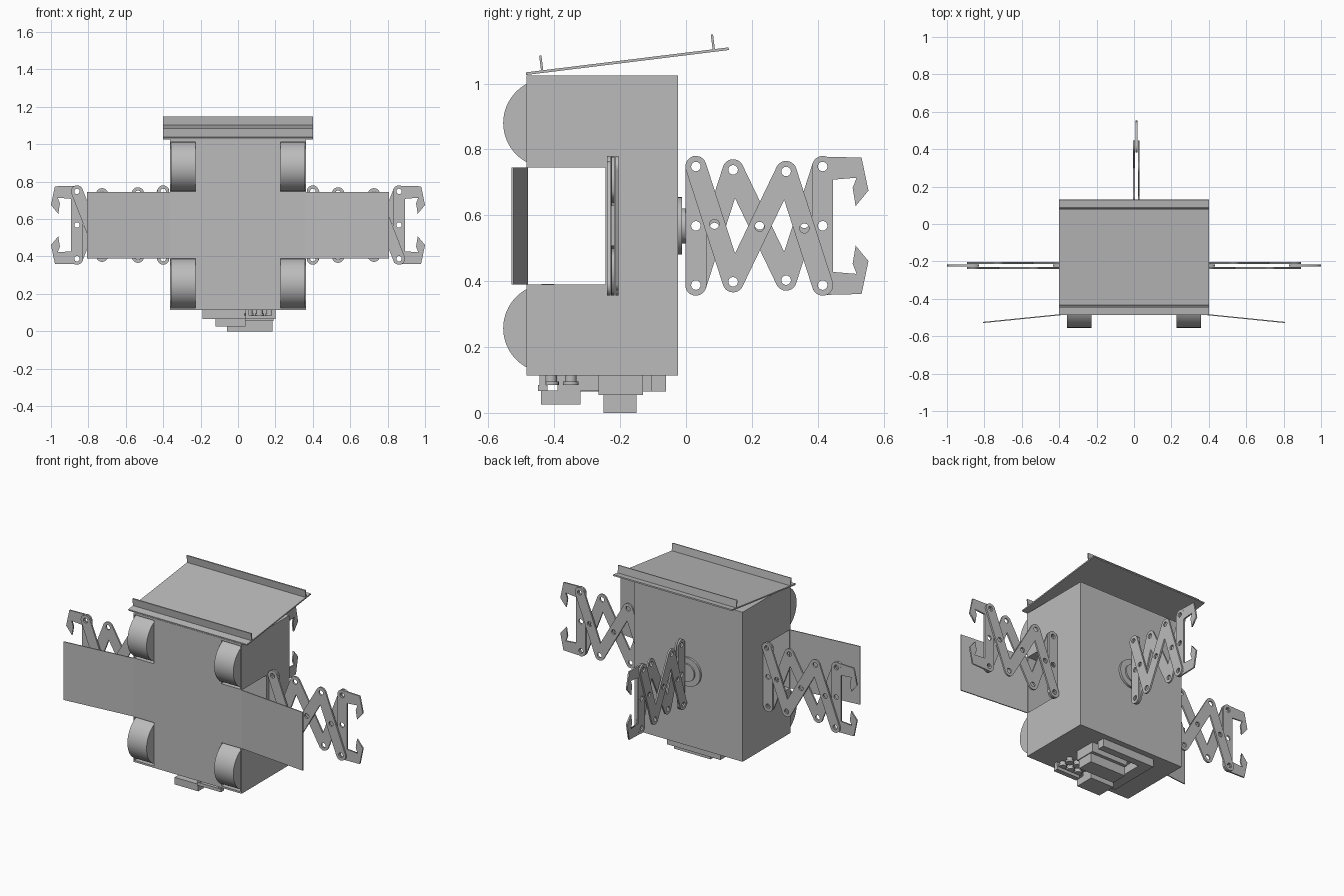
import bpy, bmesh, math
from mathutils import Matrix, Vector

cube = bpy.data.objects.get("Cube")
if cube:
    bpy.data.objects.remove(cube, do_unlink=True)

grey = bpy.data.materials.new("plain grey")
grey.use_nodes = True
colour = (0.5, 0.5, 0.5, 1)
grey.diffuse_color = colour
grey.node_tree.nodes["Principled BSDF"].inputs["Base Color"].default_value = colour


def add(name, mesh, matrix=Matrix()):
    mesh.materials.clear()
    mesh.materials.append(grey)
    ob = bpy.data.objects.new(name, mesh)
    ob.matrix_world = matrix
    bpy.context.collection.objects.link(ob)
    return ob


def finish(name, bm, matrix=Matrix()):
    bmesh.ops.recalc_face_normals(bm, faces=bm.faces)
    mesh = bpy.data.meshes.new(name)
    bm.to_mesh(mesh)
    bm.free()
    return add(name, mesh, matrix)


def box(name, x, y, z, matrix=Matrix()):
    bm = bmesh.new()
    size = [b - a for a, b in (x, y, z)]
    mid = [(a + b) / 2 for a, b in (x, y, z)]
    bmesh.ops.create_cube(bm, size=1, matrix=Matrix.Translation(mid) @ Matrix.Diagonal((*size, 1)))
    return finish(name, bm, matrix)


def cylinder(name, centre, radius, depth, axis, segments=48):
    bm = bmesh.new()
    turn = Vector(axis).to_track_quat('Z', 'Y').to_matrix().to_4x4()
    bmesh.ops.create_cone(bm, cap_ends=True, segments=segments, radius1=radius, radius2=radius,
                          depth=depth, matrix=Matrix.Translation(centre) @ turn)
    for f in bm.faces:
        f.smooth = len(f.verts) == 4
    for e in bm.edges:
        e.smooth = all(f.smooth for f in e.link_faces)
    return finish(name, bm)


def plate(name, loops, thick, matrix):
    """Flat plate from one outline and any hole loops."""
    cu = bpy.data.curves.new(name, 'CURVE')
    cu.dimensions, cu.fill_mode, cu.extrude = '2D', 'BOTH', thick / 2
    for loop in loops:
        sp = cu.splines.new('POLY')
        sp.points.add(len(loop) - 1)
        for p, (u, v) in zip(sp.points, loop):
            p.co = (u, v, 0, 1)
        sp.use_cyclic_u = True
    tmp = bpy.data.objects.new(name + "_outline", cu)
    bpy.context.collection.objects.link(tmp)
    graph = bpy.context.evaluated_depsgraph_get()
    mesh = bpy.data.meshes.new_from_object(tmp.evaluated_get(graph))
    bpy.data.objects.remove(tmp, do_unlink=True)
    bpy.data.curves.remove(cu)
    mesh.name = name
    return add(name, mesh, matrix)


def arc(c, r, start, sweep, n):
    return [(c[0] + r * math.cos(start + sweep * i / n),
             c[1] + r * math.sin(start + sweep * i / n)) for i in range(n + 1)]


# Body: C-shaped side profile with a channel running through from side to side
W, FRONT, BACK, LOW, HIGH, MID = 0.364, -0.485, -0.025, 0.114, 1.025, 0.568
CH_LOW, CH_HIGH, CH_BACK = 0.39, 0.745, -0.245
bm = bmesh.new()
profile = [(FRONT, LOW), (BACK, LOW), (BACK, HIGH), (FRONT, HIGH),
           (FRONT, CH_HIGH), (CH_BACK, CH_HIGH), (CH_BACK, CH_LOW), (FRONT, CH_LOW)]
face = bm.faces.new([bm.verts.new((-W, y, z)) for y, z in profile])
ext = bmesh.ops.extrude_face_region(bm, geom=[face])
bmesh.ops.translate(bm, vec=(2 * W, 0, 0),
                    verts=[v for v in ext["geom"] if isinstance(v, bmesh.types.BMVert)])
body = finish("body", bm)

# Wheels set in shallow front wells
WHEEL_X = (0.227, 0.358)
for side in (-1, 1):
    xs = sorted(side * x for x in WHEEL_X)
    for z, level in ((0.257, "lower"), (0.88, "upper")):
        well = box("wheel_well_cutter", xs, (-0.6, FRONT + 0.03), (z - 0.132, z + 0.132))
        well.hide_render = True
        mod = body.modifiers.new("well", 'BOOLEAN')
        mod.object, mod.operation, mod.solver = well, 'DIFFERENCE', 'EXACT'
        graph = bpy.context.evaluated_depsgraph_get()
        mesh = bpy.data.meshes.new_from_object(body.evaluated_get(graph))
        body.modifiers.clear()
        body.data = mesh
        bpy.data.objects.remove(well, do_unlink=True)
        cylinder(level + "_wheel", (sum(xs) / 2, -0.42, z), 0.135,
                 xs[1] - xs[0] - 0.002, (1, 0, 0), 64)

# Front panel and its two swept side panels
box("front_panel", (-W, W), (FRONT, FRONT + 0.006), (CH_LOW, CH_HIGH))
for side, name in ((1, "left_panel"), (-1, "right_panel")):
    turn = Matrix.Translation((side * W, FRONT + 0.003, 0)) @ Matrix.Rotation(-side * 0.1, 4, 'Z')
    box(name, sorted((0, side * 0.445)), (-0.003, 0.003), (CH_LOW, CH_HIGH), turn)

# Tilted roof with two upright lips
tilt = Matrix.Translation((0, FRONT, 1.026)) @ Matrix.Rotation(math.atan2(25, 203), 4, 'X')
box("roof", (-0.4, 0.4), (0, 0.62), (0, 0.008), tilt)
for name, y in (("front_lip", 0.046), ("rear_lip", 0.571)):
    box(name, (-0.4, 0.4), (y, y + 0.007), (0.008, 0.053), tilt)

# Rear turntable
cylinder("rear_disc", (0, BACK + 0.006, MID), 0.087, 0.014, (0, 1, 0))
cylinder("rear_hub", (0, BACK + 0.016, MID), 0.053, 0.014, (0, 1, 0))

# Scissor arms
R, HOLE, T, REACH = 0.032, 0.0145, 0.01, 0.18


def link(name, a, b, w, matrix, middle=True):
    a, b = Vector(a), Vector(b)
    ang = math.atan2(b.y - a.y, b.x - a.x)
    outline = arc(b, R, ang - math.pi / 2, math.pi, 14) + arc(a, R, ang + math.pi / 2, math.pi, 14)
    pins = [a, b] + ([(a + b) / 2] if middle else [])
    holes = [arc(p, HOLE, 0, math.tau * 15 / 16, 15) for p in pins]
    plate(name, [outline] + holes, T, matrix @ Matrix.Translation((0, 0, w)))


def scissor_arm(name, cols, matrix):
    heights = (REACH, 0.17, 0.165, REACH)
    link(name + "_base_bar", (cols[0], -REACH), (cols[0], REACH), 0, matrix)
    link(name + "_end_bar", (cols[3], -REACH), (cols[3], REACH), 0, matrix)
    for i in range(3):
        w = 0.0125 if i % 2 == 0 else -0.0125
        for s in (1, -1):
            link(name + "_link", (cols[i], s * heights[i]), (cols[i + 1], -s * heights[i + 1]),
                 s * w, matrix)
    # Hooked jaws, mirrored about the arm's centre line
    jaw = [(0, 0.21), (0.118, 0.207), (0.139, 0.107), (0.1, 0.06),
           (0.091, 0.115), (0.103, 0.146), (0.03, 0.14), (0, 0.148)]
    for s in (1, -1):
        outline = [(cols[3] + u, s * v) for u, v in jaw]
        hole = arc((cols[3], s * REACH), HOLE, 0, math.tau * 15 / 16, 15)
        ring = arc((cols[3], s * REACH), R, s * math.pi / 2, s * math.pi, 14)
        plate(name + "_jaw", [outline[:-1] + ring[:0:-1], hole], T - 0.001, matrix)


def frame(u, w, origin):
    m = Matrix((u, (0, 0, 1), w)).transposed().to_4x4()
    return Matrix.Translation(origin) @ m


scissor_arm("rear_arm", (0.03, 0.143, 0.304, 0.415), frame((0, 1, 0), (1, 0, 0), (0.013, 0, MID)))
side_cols = (0.4, 0.535, 0.727, 0.861)
scissor_arm("left_arm", side_cols, frame((1, 0, 0), (0, -1, 0), (0, -0.222, MID)))
scissor_arm("right_arm", side_cols, frame((-1, 0, 0), (0, 1, 0), (0, -0.222, MID)))

# Underside machinery
TOP = LOW + 0.002
box("centre_mount", (-0.06, 0.19), (-0.265, -0.13), (0.055, TOP))
box("centre_block", (-0.06, 0.185), (-0.25, -0.15), (0, 0.055))
box("front_block", (-0.12, 0.04), (-0.44, -0.32), (0.025, 0.068))
box("front_mount", (-0.12, 0.04), (-0.39, -0.265), (0.066, TOP))
box("side_rail", (-0.19, -0.12), (-0.39, -0.06), (0.065, TOP))
box("rear_rail", (-0.12, 0.17), (-0.105, -0.06), (0.065, TOP))
box("pipe_bracket", (0.04, 0.2), (-0.45, -0.42), (0.066, 0.085))
for x in (0.06, 0.115, 0.17):
    for y in (-0.41, -0.35):
        cylinder("pipe_stub", (x, y, 0.1), 0.018, 0.03, (0, 0, 1), 16)
        cylinder("pipe_cap", (x, y, 0.09), 0.024, 0.012, (0, 0, 1), 16)
for x in (0.05, 0.19):
    box("bracket_post", (x - 0.01, x + 0.01), (-0.445, -0.425), (0.08, TOP))
